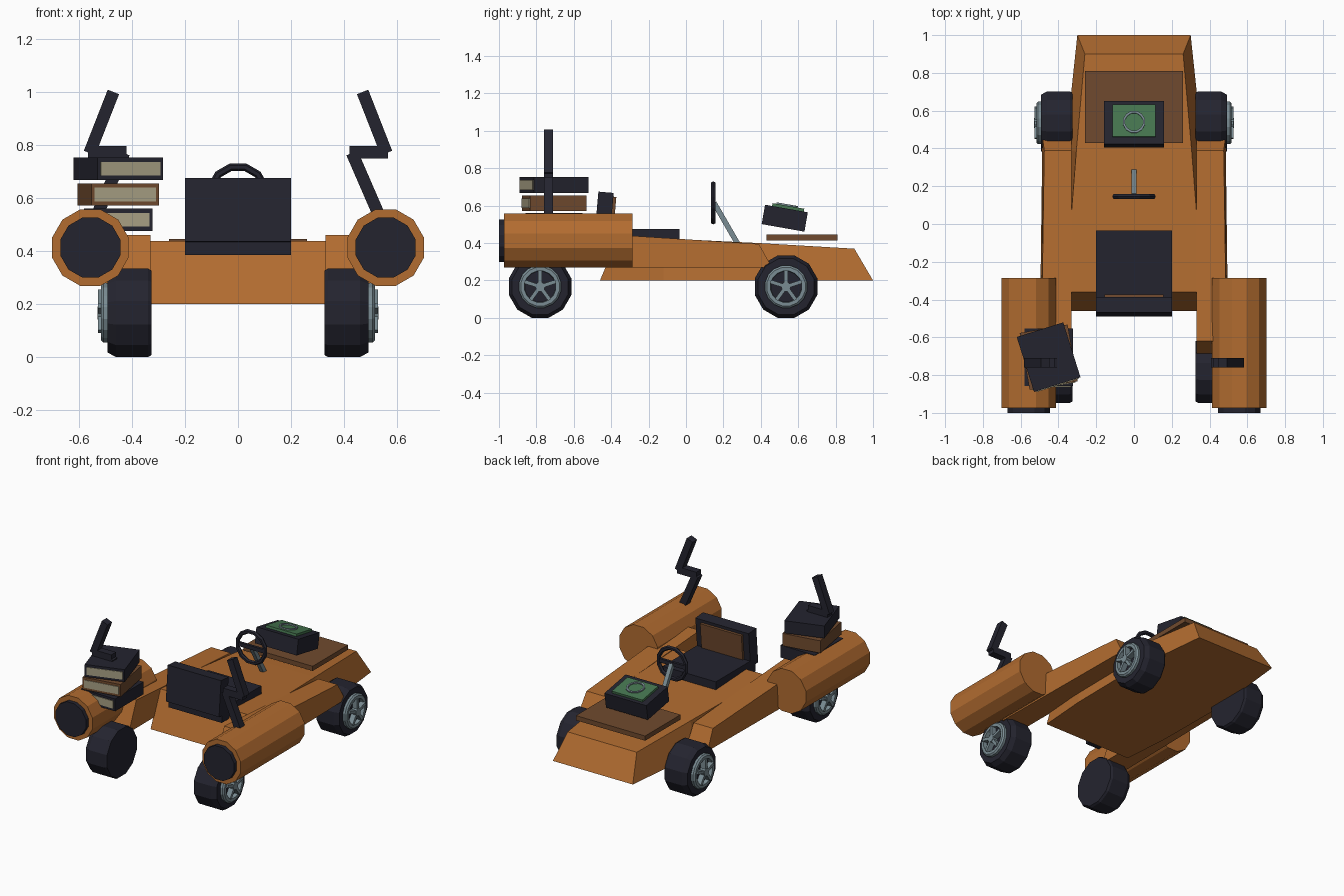
import bpy, bmesh, math
from mathutils import Matrix, Vector

if "Cube" in bpy.data.objects:
    bpy.data.objects.remove(bpy.data.objects["Cube"])


def material(name, r, g, b):
    lin = [(c / 255 / 12.92) if c / 255 <= 0.04045 else ((c / 255 + 0.055) / 1.055) ** 2.4 for c in (r, g, b)]
    m = bpy.data.materials.new(name)
    m.diffuse_color = (*lin, 1)
    m.use_nodes = True
    m.node_tree.nodes["Principled BSDF"].inputs["Base Color"].default_value = m.diffuse_color
    return m


ORANGE = material("orange paint", 178, 108, 48)
DARK = material("dark navy", 36, 36, 47)
BROWN = material("brown", 112, 74, 46)
GREEN = material("green", 70, 118, 80)
GREY = material("blue grey metal", 122, 140, 147)
PAPER = material("paper", 168, 160, 132)


def finish(name, bm, mat, matrix=None):
    if matrix is not None:
        bm.transform(matrix)
    bmesh.ops.recalc_face_normals(bm, faces=bm.faces)
    me = bpy.data.meshes.new(name)
    bm.to_mesh(me)
    bm.free()
    me.materials.append(mat)
    ob = bpy.data.objects.new(name, me)
    bpy.context.collection.objects.link(ob)
    return ob


def box(name, size, mat, matrix):
    bm = bmesh.new()
    bmesh.ops.create_cube(bm, size=1, matrix=Matrix.Diagonal((*size, 1)))
    return finish(name, bm, mat, matrix)


def loft(name, rings, mat):
    """Join rings of points, each with the same count, and cap both ends."""
    bm = bmesh.new()
    vs = [[bm.verts.new(p) for p in ring] for ring in rings]
    n = len(vs[0])
    for a, b in zip(vs, vs[1:]):
        for i in range(n):
            bm.faces.new((a[i], a[(i + 1) % n], b[(i + 1) % n], b[i]))
    bm.faces.new(vs[0])
    bm.faces.new(vs[-1])
    return finish(name, bm, mat)


def lathe(name, profile, n, mat, matrix, closed=False):
    """Spin (radius, height) points around local z, flat sides on the axes."""
    bm = bmesh.new()
    rings = []
    for r, h in profile:
        angles = [2 * math.pi * (i + 0.5) / n for i in range(n)]
        rings.append([bm.verts.new((r * math.cos(a), r * math.sin(a), h)) for a in angles])
    pairs = list(zip(rings, rings[1:])) + ([(rings[-1], rings[0])] if closed else [])
    for a, b in pairs:
        for i in range(n):
            bm.faces.new((a[i], a[(i + 1) % n], b[(i + 1) % n], b[i]))
    if not closed:
        bm.faces.new(rings[0])
        bm.faces.new(rings[-1])
    return finish(name, bm, mat, matrix)


def bar(name, a, b, w, d, mat):
    a, b = Vector(a), Vector(b)
    v = b - a
    z = v.normalized()
    y = Vector((0, 1, 0)) if abs(z.y) < 0.3 else Vector((1, 0, 0))
    x = y.cross(z).normalized()
    y = z.cross(x)
    rot = Matrix((x, y, z)).transposed().to_4x4()
    return box(name, (w, d, v.length), mat, Matrix.Translation((a + b) / 2) @ rot)


T = Matrix.Translation


def R(deg, axis):
    return Matrix.Rotation(math.radians(deg), 4, axis)


# Hull: y bottom, y top, half width bottom, half width top, z top
hull = [(1.0, 0.90, 0.30, 0.26, 0.37), (0.39, 0.39, 0.365, 0.305, 0.40),
        (-0.12, -0.12, 0.36, 0.345, 0.425), (-0.46, -0.36, 0.335, 0.335, 0.437)]
loft("hull", [[(-wb, yb, 0.2), (wb, yb, 0.2), (wt, yt, zt), (-wt, yt, zt)]
              for yb, yt, wb, wt, zt in hull], ORANGE)

for s, side in ((-1, "left"), (1, "right")):
    # Side pod
    loft(side + "_side_pod",
         [[(s * 0.33, yb, 0.27), (s * xo, yb, 0.27), (s * (xo - 0.01), yt, zt), (s * 0.33, yt, zt)]
          for yb, yt, xo, zt in ((0.46, 0.39, 0.485, 0.395), (-0.70, -0.62, 0.50, 0.46))], ORANGE)
    # Rear booster with dark nozzle disc
    along = T((s * 0.557, 0, 0.413)) @ R(90, 'X')
    lathe(side + "_booster", [(0.149, 0.285), (0.149, 0.973)], 12, ORANGE, along)
    lathe(side + "_booster_cap", [(0.117, 0.96), (0.117, 1.0)], 12, DARK, along)
    # Zigzag exhaust
    pts = [(s * 0.545, -0.735, 0.505), (s * 0.43, -0.735, 0.77), (s * 0.56, -0.735, 0.77), (s * 0.47, -0.735, 1.0)]
    bar(side + "_exhaust_lower", pts[0], pts[1], 0.046, 0.05, DARK)
    bar(side + "_exhaust_middle", (s * 0.42, -0.735, 0.773), (s * 0.565, -0.735, 0.773), 0.046, 0.05, DARK)
    bar(side + "_exhaust_upper", pts[2], pts[3], 0.046, 0.05, DARK)
    # Wheels
    for y, end in ((-0.78, "front"), (0.535, "back")):
        name = f"{side}_{end}_wheel"
        m = T((0, y, 0.167)) @ R(90 * s, 'Y')
        lathe(name + "_tyre", [(0.165, 0.326), (0.1729, 0.34), (0.1729, 0.46), (0.155, 0.492)], 12, DARK, m)
        lathe(name + "_rim", [(0.115, 0.48), (0.115, 0.508), (0.105, 0.517), (0.085, 0.517), (0.082, 0.48)],
              16, GREY, m, closed=True)
        lathe(name + "_hub", [(0.026, 0.48), (0.026, 0.53)], 10, GREY, m)
        for k in range(5):
            # one spoke points straight up
            spin = T((0, y, 0.167)) @ R(72 * k, 'X') @ T((s * 0.505, 0, 0.047))
            box(f"{name}_spoke_{k + 1}", (0.045, 0.02, 0.08), GREY, spin)

# Seat: cushion, backrest and lining
box("seat_cushion", (0.40, 0.425, 0.09), DARK, T((0, -0.2475, 0.43)))
back = T((0, -0.438, 0.552)) @ R(-5, 'X')
box("seat_backrest", (0.40, 0.082, 0.24), DARK, back)
box("seat_lining", (0.31, 0.02, 0.17), BROWN, back @ T((0, 0.047, 0.015)))

# Steering wheel and column
ring = [(0.105 + 0.0145 * math.cos(a), 0.0145 * math.sin(a)) for a in (k * math.pi / 3 for k in range(6))]
lathe("steering_wheel", ring, 12, DARK, T((0, 0.145, 0.615)) @ R(90, 'X'), closed=True)
box("steering_crossbar", (0.20, 0.018, 0.026), DARK, T((0, 0.145, 0.615)))
bar("steering_column", (0, 0.15, 0.615), (0, 0.28, 0.39), 0.028, 0.028, GREY)

# Dashboard board with the tilted box, green panel and dial
box("board", (0.52, 0.38, 0.032), BROWN, T((0, 0.62, 0.43)))
tilt = T((0, 0.528, 0.533)) @ R(-10, 'X')
box("tilted_box", (0.315, 0.232, 0.105), DARK, tilt)
box("green_panel", (0.23, 0.172, 0.02), GREEN, tilt @ T((0, 0.008, 0.058)))
lathe("dial_ring", [(0.06, 0), (0.06, 0.012), (0.048, 0.012), (0.048, 0)], 12, GREY,
      tilt @ T((0, 0.0, 0.064)), closed=True)

# Stack of three books on the left booster
for k, (z, turn, mat) in enumerate(((0.518, 0, DARK), (0.613, 10, BROWN), (0.71, 17.5, DARK))):
    m = T((-0.452, -0.705, z)) @ R(turn, 'Z')
    box(f"book_{k + 1}_cover", (0.258, 0.305, 0.084), mat, m)
    box(f"book_{k + 1}_pages", (0.235, 0.008, 0.052), PAPER, m @ T((0, -0.153, 0)))
